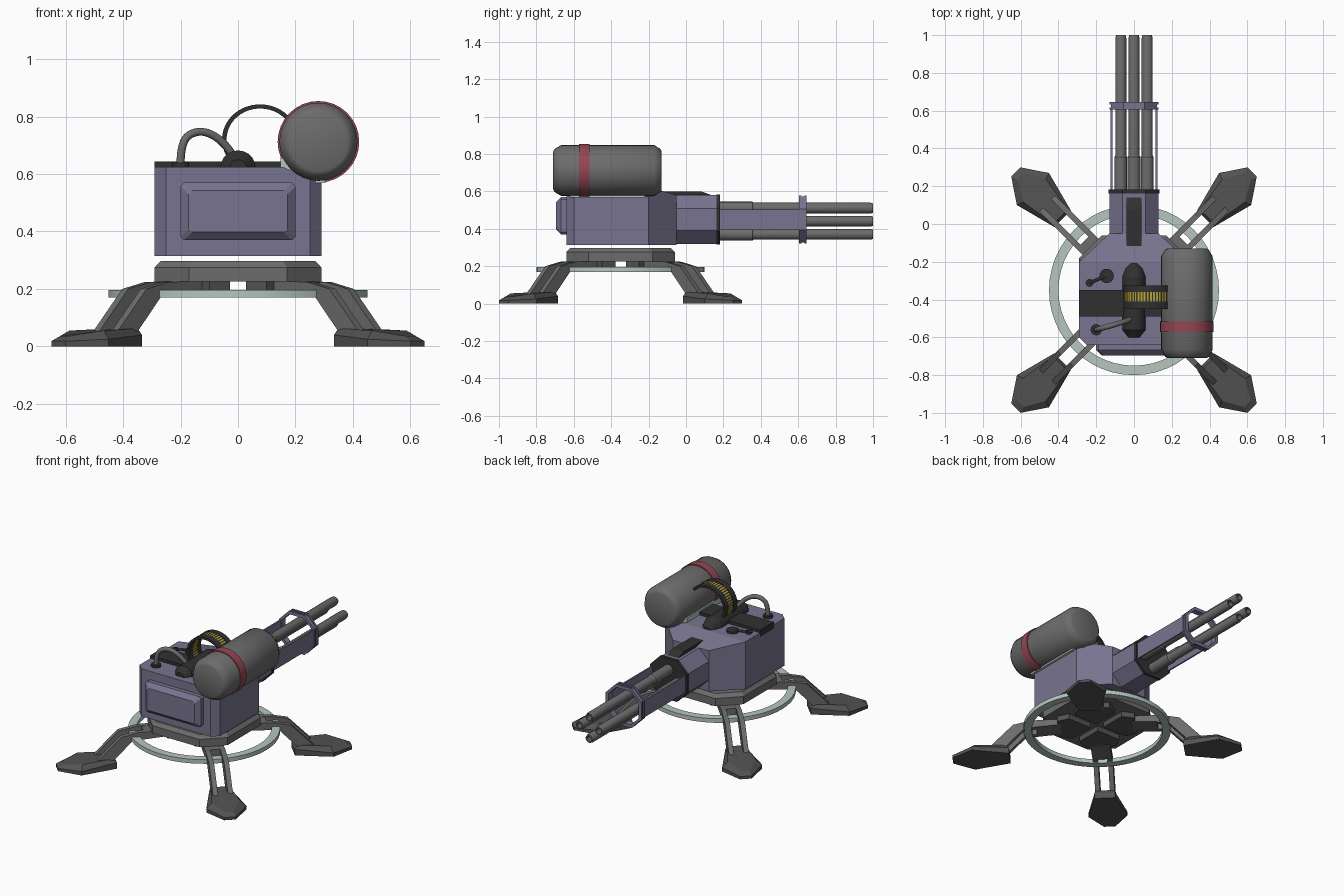
import bpy, bmesh, math
from mathutils import Matrix, Vector

if "Cube" in bpy.data.objects:
    bpy.data.objects.remove(bpy.data.objects["Cube"])

CY = -0.35                       # centre of the base in y
def mat(name, r, g, b):
    m = bpy.data.materials.new(name)
    m.diffuse_color = (r, g, b, 1)
    m.use_nodes = True
    m.node_tree.nodes["Principled BSDF"].inputs["Base Color"].default_value = m.diffuse_color
    return m
PURPLE = mat("purple armour", 0.19, 0.175, 0.28)
GREY = mat("steel grey", 0.15, 0.15, 0.15)
DARK = mat("dark grey", 0.085, 0.085, 0.085)
BLACK = mat("black", 0.03, 0.03, 0.03)
RED = mat("red band", 0.30, 0.06, 0.085)
TEAL = mat("pale teal", 0.46, 0.56, 0.53)
YELLOW = mat("yellow rounds", 0.48, 0.38, 0.04)

def finish(name, bm, m, M=None, smooth=False):
    bmesh.ops.recalc_face_normals(bm, faces=bm.faces[:])
    if M is not None:
        bm.transform(M)
    me = bpy.data.meshes.new(name)
    bm.to_mesh(me)
    bm.free()
    me.materials.append(m)
    ob = bpy.data.objects.new(name, me)
    bpy.context.collection.objects.link(ob)
    if smooth:
        bpy.ops.object.select_all(action='DESELECT')
        ob.select_set(True)
        bpy.context.view_layer.objects.active = ob
        bpy.ops.object.shade_smooth_by_angle(angle=math.radians(35))
    return ob

def loft_bm(rings, closed=False):
    bm = bmesh.new()
    vs = [[bm.verts.new(p) for p in r] for r in rings]
    n = len(vs[0])
    pairs = list(zip(vs, vs[1:])) + ([(vs[-1], vs[0])] if closed else [])
    for a, b in pairs:
        for i in range(n):
            j = (i + 1) % n
            bm.faces.new((a[i], a[j], b[j], b[i]))
    if not closed:
        bm.faces.new(vs[0])
        bm.faces.new(vs[-1])
    return bm

def loft(name, rings, m, M=None, closed=False, smooth=False):
    return finish(name, loft_bm(rings, closed), m, M, smooth)

def at(axis, pts, h):            # 2D profile placed at height h on an axis
    return [(a, b, h) if axis == 'z' else (a, h, b) for a, b in pts]

def prism(name, pts, h0, h1, m, axis='z', M=None, smooth=False):
    return loft(name, [at(axis, pts, h0), at(axis, pts, h1)], m, M, smooth=smooth)

def circle(r, n, cx=0, cy=0):
    return [(cx + r * math.cos(2 * math.pi * i / n), cy + r * math.sin(2 * math.pi * i / n)) for i in range(n)]

def lathe_y(name, prof, cx, cz, n, m, closed=False):   # profile of (radius, y)
    return loft(name, [at('y', circle(r, n, cx, cz), y) for r, y in prof], m, closed=closed, smooth=True)

def octagon(w, c, cx=0, cy=0):   # square of half width w with corners cut at c
    return [(cx + x, cy + y) for x, y in
            ((w, -c), (w, c), (c, w), (-c, w), (-w, c), (-w, -c), (-c, -w), (c, -w))]

def box(name, x0, x1, y0, y1, z0, z1, m):
    return prism(name, [(x0, y0), (x1, y0), (x1, y1), (x0, y1)], z0, z1, m)

def tube(name, pts, r, m):
    cu = bpy.data.curves.new(name, 'CURVE')
    cu.dimensions = '3D'
    cu.bevel_depth, cu.bevel_resolution, cu.use_fill_caps = r, 3, True
    s = cu.splines.new('NURBS')
    s.points.add(len(pts) - 1)
    for p, c in zip(s.points, pts):
        p.co = (*c, 1)
    s.use_endpoint_u, s.order_u, s.resolution_u = True, 4, 6
    cu.materials.append(m)
    ob = bpy.data.objects.new(name, cu)
    bpy.context.collection.objects.link(ob)

# --- base plate, underside pads and ring
loft("base_plate", [at('z', octagon(w, c, 0, CY), z) for w, c, z in
     ((0.29, 0.17, 0.225), (0.29, 0.17, 0.275), (0.27, 0.158, 0.297))], GREY)
ring = [(0.40, 0.17), (0.45, 0.17), (0.45, 0.197), (0.40, 0.197)]
loft("base_ring", [at('z', circle(r, 48, 0, CY), z) for r, z in ring], TEAL, closed=True, smooth=True)

# --- four legs with slots, feet and pads
side = [(0.22, 0.228), (0.40, 0.224), (0.51, 0.2), (0.66, 0.045), (0.56, 0.045), (0.44, 0.172), (0.22, 0.188)]
hub = [(0.22, 0.226), (0.37, 0.223), (0.37, 0.178), (0.22, 0.188)]
def foot_ring(a, b, c):
    return [(r, t, z) for r, t, z in (a, b, c)] + [(r, -t, z) for r, t, z in (c, b, a)]
foot = [foot_ring((0.605, 0.062, 0), (0.757, 0.12, 0), (0.884, 0.035, 0)),
        foot_ring((0.605, 0.062, 0.045), (0.757, 0.12, 0.022), (0.884, 0.035, 0.018)),
        foot_ring((0.625, 0.055, 0.063), (0.745, 0.085, 0.055), (0.85, 0.025, 0.036))]
foot[0] = foot_ring((0.535, 0.062, 0), (0.757, 0.12, 0), (0.884, 0.035, 0))
foot[1] = foot_ring((0.535, 0.062, 0.04), (0.757, 0.12, 0.025), (0.884, 0.035, 0.018))
foot[2] = foot_ring((0.55, 0.055, 0.063), (0.745, 0.085, 0.055), (0.85, 0.025, 0.036))
for k in range(4):
    turn = Matrix.Translation((0, CY, 0)) @ Matrix.Rotation(math.radians(45 + 90 * k), 4, 'Z')
    for s in (-1, 1):
        prism(f"leg_rail_{k}_{s}", side, s * 0.03, s * 0.06, GREY, 'y', turn)
    prism(f"leg_hub_{k}", hub, -0.031, 0.031, GREY, 'y', turn)
    loft(f"foot_{k}", foot, DARK, turn)
    quarter = Matrix.Translation((0, CY, 0)) @ Matrix.Rotation(math.radians(90 * k), 4, 'Z')
    prism(f"base_pad_{k}", [(0.028, 0.028), (0.2, 0.028), (0.235, 0.1), (0.1, 0.235), (0.028, 0.2)],
          0.19, 0.226, DARK, 'z', quarter)

# --- turret body: plan extruded, then the front slope and tank seat cut off
plan = [(-0.25, -0.64), (0.25, -0.64), (0.29, -0.6), (0.29, -0.2), (0.13, -0.05),
        (-0.13, -0.05), (-0.29, -0.2), (-0.29, -0.6)]
bm = loft_bm([at('z', plan, 0.315), at('z', plan, 0.625)])
for co, no in (((0, -0.2, 0.625), (0, 0.045, 0.15)), ((0.15, 0, 0.627), (0.057, 0, 0.14))):
    cut = bmesh.ops.bisect_plane(bm, geom=bm.verts[:] + bm.edges[:] + bm.faces[:], plane_co=co,
                                 plane_no=Vector(no).normalized(), clear_outer=True)
    bmesh.ops.contextual_create(bm, geom=[e for e in cut['geom_cut'] if isinstance(e, bmesh.types.BMEdge)])
finish("turret_body", bm, PURPLE)

def rect(w, y, z0, z1):
    c = 0.012
    return [(-w + c, y, z0), (w - c, y, z0), (w, y, z0 + c), (w, y, z1 - c),
            (w - c, y, z1), (-w + c, y, z1), (-w, y, z1 - c), (-w, y, z0 + c)]
loft("rear_panel", [rect(0.2, -0.63, 0.37, 0.57), rect(0.2, -0.668, 0.37, 0.57),
                    rect(0.172, -0.695, 0.398, 0.542)], PURPLE)

# --- neck, collar and barrel frame
OCT = octagon(0.13, 0.06, 0, 0.45)
prism("gun_neck", OCT, -0.08, 0.17, PURPLE, 'y')
prism("neck_collar", octagon(0.134, 0.061, 0, 0.45), 0.162, 0.182, BLACK, 'y')
def frame(name, w, y0, y1, m):
    inner, outer = octagon(w - 0.014, 0.053, 0, 0.45), octagon(w, 0.056, 0, 0.45)
    loft(name, [at('y', outer, y0), at('y', outer, y1), at('y', inner, y1), at('y', inner, y0)], m, closed=True)
frame("barrel_frame", 0.122, 0.605, 0.645, PURPLE)
for i, y in enumerate((0.605, 0.633)):
    frame(f"frame_flange_{i}", 0.129, y, y + 0.012, PURPLE)
for s in (-1, 1):
    box(f"side_plate_{s}", s * 0.114, s * 0.124, 0.175, 0.61, 0.395, 0.503, PURPLE)

# --- four barrels in a diamond
for k, (dx, dz) in enumerate(((0.07, 0), (0, 0.07), (-0.07, 0), (0, -0.07))):
    x, z = dx, 0.441 + dz
    lathe_y(f"barrel_{k}", [(0.018, 0.93), (0.029, 0.17), (0.029, 0.985), (0.025, 1.0), (0.018, 1.0)],
            x, z, 16, GREY, closed=True)
    lathe_y(f"bore_{k}", [(0.019, 0.925), (0.019, 0.935)], x, z, 16, BLACK)
    lathe_y(f"barrel_sleeve_{k}", [(0.034, 0.17), (0.034, 0.355), (0.029, 0.362)], x, z, 16, GREY)

# --- top details
prism("neck_vent", [(-0.16, 0.57), (-0.13, 0.6), (0.08, 0.6), (0.145, 0.578), (0.145, 0.56)], -0.04, 0.04, BLACK,
      'y', Matrix.Rotation(math.radians(90), 4, 'Z'))
box("top_band", -0.291, 0.15, -0.49, -0.35, 0.6, 0.644, BLACK)
def half(r, y):
    return [(r * math.cos(math.pi * i / 10), y, 0.62 + r * math.sin(math.pi * i / 10)) for i in range(11)]
loft("feed_pod", [half(r, y) for r, y in ((0.03, -0.6), (0.062, -0.56), (0.062, -0.28), (0.045, -0.235),
                                          (0.02, -0.21))], BLACK)
prism("large_cap", circle(0.038, 16, -0.145, -0.275), 0.615, 0.638, BLACK)
prism("small_cap", circle(0.021, 12, -0.235, -0.312), 0.615, 0.636, BLACK)
tube("cap_link", [(-0.145, -0.275, 0.632), (-0.18, -0.29, 0.634), (-0.21, -0.3, 0.634), (-0.235, -0.312, 0.632)], 0.008, BLACK)
prism("hose_socket", circle(0.03, 12, -0.2, -0.56), 0.615, 0.64, BLACK)
tube("hose", [(-0.2, -0.56, 0.63), (-0.2, -0.56, 0.71), (-0.165, -0.55, 0.75), (-0.09, -0.53, 0.75),
              (-0.03, -0.51, 0.69), (-0.01, -0.5, 0.65)], 0.014, GREY)

# --- ammunition belt arching from the pod to the tank
def arc(k, a0=215, a1=35, n=24):
    return [(0.077 + 0.13 * k * math.cos(math.radians(a0 + (a1 - a0) * i / n)),
             0.72 + 0.12 * k * math.sin(math.radians(a0 + (a1 - a0) * i / n))) for i in range(n + 1)]
def belt(name, k0, k1, y0, y1, m, **kw):
    prism(name, arc(k0, **kw) + arc(k1, **kw)[::-1], y0, y1, m, 'y')
belt("belt_strip", 0.93, 0.98, -0.445, -0.33, BLACK)
belt("belt_edge_rear", 0.90, 1.02, -0.45, -0.41, BLACK)
belt("belt_edge_front", 0.90, 1.02, -0.36, -0.325, BLACK)
for i in range(22):
    a = 205 - i * 7.4
    belt(f"round_{i}", 0.91, 1.0, -0.41, -0.36, YELLOW, a0=a, a1=a - 4.2, n=1)

# --- tank, band and cradle
TX, TZ = 0.28, 0.712
lathe_y("tank", [(0.102, -0.71), (0.115, -0.703), (0.136, -0.667), (0.136, -0.17), (0.115, -0.136),
                 (0.102, -0.13)], TX, TZ, 32, GREY)
lathe_y("tank_band", [(0.13, -0.572), (0.142, -0.572), (0.142, -0.515), (0.13, -0.515)], TX, TZ, 32, RED)
prism("tank_cradle", [(0.148, 0.61), (0.148, 0.655), (0.2, 0.655), (0.305, 0.6), (0.305, 0.568), (0.255, 0.568)],
      -0.62, -0.22, TEAL, 'y')
